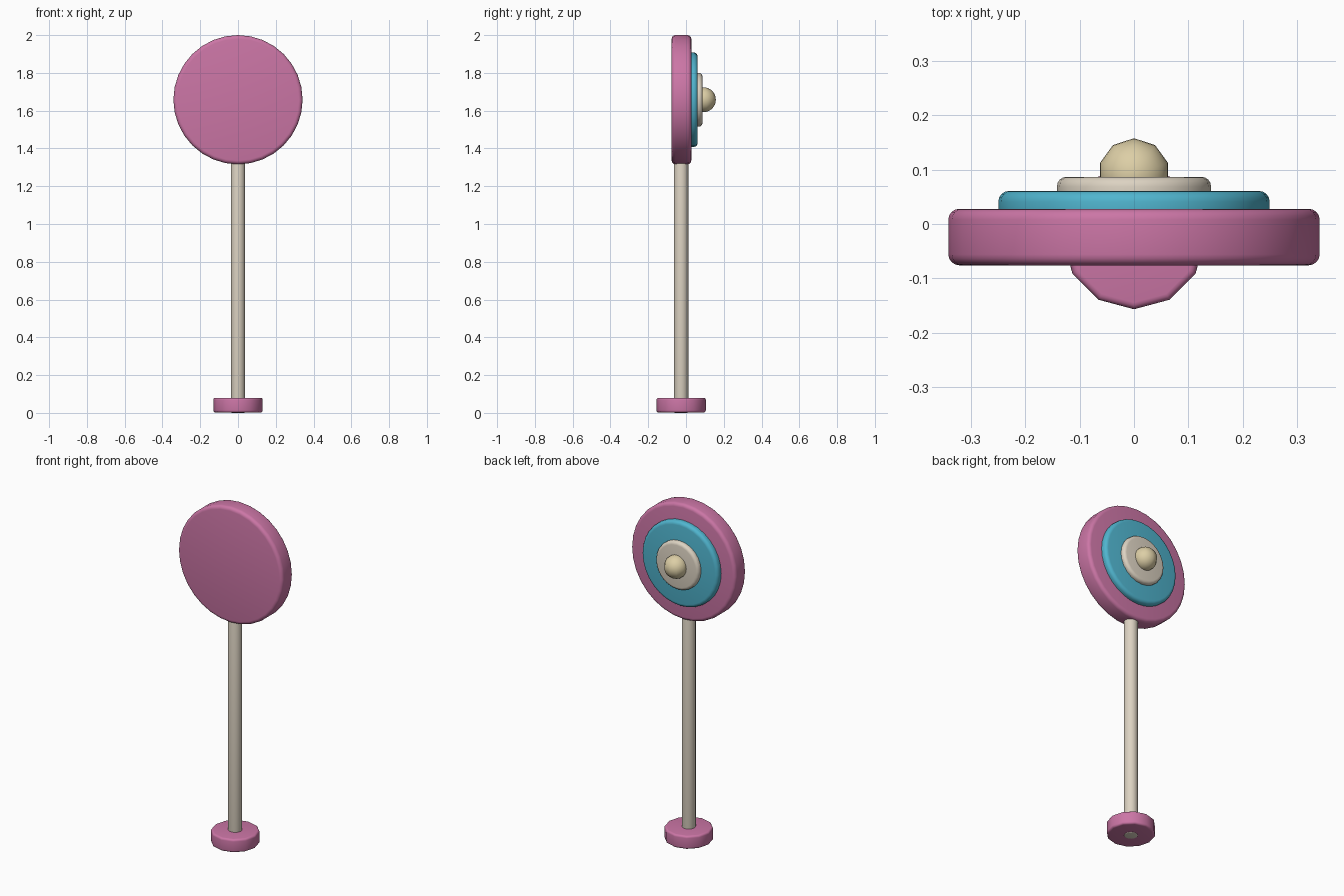
import bpy
import bmesh
import math
from mathutils import Matrix, Vector

if "Cube" in bpy.data.objects:
    bpy.data.objects.remove(bpy.data.objects["Cube"], do_unlink=True)


def material(name, rgb):
    mat = bpy.data.materials.new(name)
    mat.use_nodes = True
    mat.diffuse_color = (*rgb, 1)
    mat.node_tree.nodes["Principled BSDF"].inputs["Base Color"].default_value = (*rgb, 1)
    return mat


PINK = material("pink", (0.60, 0.18, 0.38))
BLUE = material("sky blue", (0.08, 0.46, 0.62))
CREAM = material("cream", (0.72, 0.65, 0.54))
TAN = material("pale gold", (0.72, 0.62, 0.38))


def finish(bm, name, mat, matrix):
    bm.transform(matrix)
    mesh = bpy.data.meshes.new(name)
    bm.to_mesh(mesh)
    bm.free()
    mesh.materials.append(mat)
    obj = bpy.data.objects.new(name, mesh)
    bpy.context.collection.objects.link(obj)
    bpy.ops.object.select_all(action='DESELECT')
    obj.select_set(True)
    bpy.context.view_layer.objects.active = obj
    bpy.ops.object.shade_smooth_by_angle(angle=math.radians(40))
    return obj


def rounded_disc(name, mat, radius, start, end, rim, sides, matrix):
    """Cylinder from start to end along its axis, with rounded rims."""
    bm = bmesh.new()
    bmesh.ops.create_cone(bm, cap_ends=True, segments=sides, radius1=radius,
                          radius2=radius, depth=end - start)
    caps = [f for f in bm.faces if abs(f.normal.z) > 0.9]
    rims = {e for f in caps for e in f.edges}
    bmesh.ops.bevel(bm, geom=list(rims), offset=rim, segments=4,
                    profile=0.5, affect='EDGES')
    return finish(bm, name, mat, matrix @ Matrix.Translation((0, 0, (start + end) / 2)))


AXIS_Y = -0.026   # depth of the pole
HEAD_Z = 1.658    # height of the round head

# Foot and pole
upright = Matrix.Translation((0, AXIS_Y, 0))
rounded_disc("foot", PINK, 0.131, 0.002, 0.08, 0.012, 12, upright)
rounded_disc("pole", CREAM, 0.038, 0, 1.40, 0.006, 16, upright)

# Stacked discs of the head, facing the back
backward = Matrix.Translation((0, 0, HEAD_Z)) @ Matrix.Rotation(-math.pi / 2, 4, 'X')
rounded_disc("head_disc", PINK, 0.342, -0.076, 0.028, 0.02, 32, backward)
rounded_disc("middle_disc", BLUE, 0.25, 0.0, 0.061, 0.02, 32, backward)
rounded_disc("inner_disc", CREAM, 0.142, 0.03, 0.087, 0.018, 24, backward)

# Knob: a half outline spun about the vertical, one edge pointing back
bm = bmesh.new()
bmesh.ops.create_uvsphere(bm, u_segments=10, v_segments=16, radius=0.066)
widest = max(bm.verts, key=lambda v: Vector(v.co.xy).length)
turn = math.pi / 2 - math.atan2(widest.co.y, widest.co.x)
finish(bm, "knob", TAN, Matrix.Translation((0, 0.092, HEAD_Z)) @ Matrix.Rotation(turn, 4, 'Z'))
